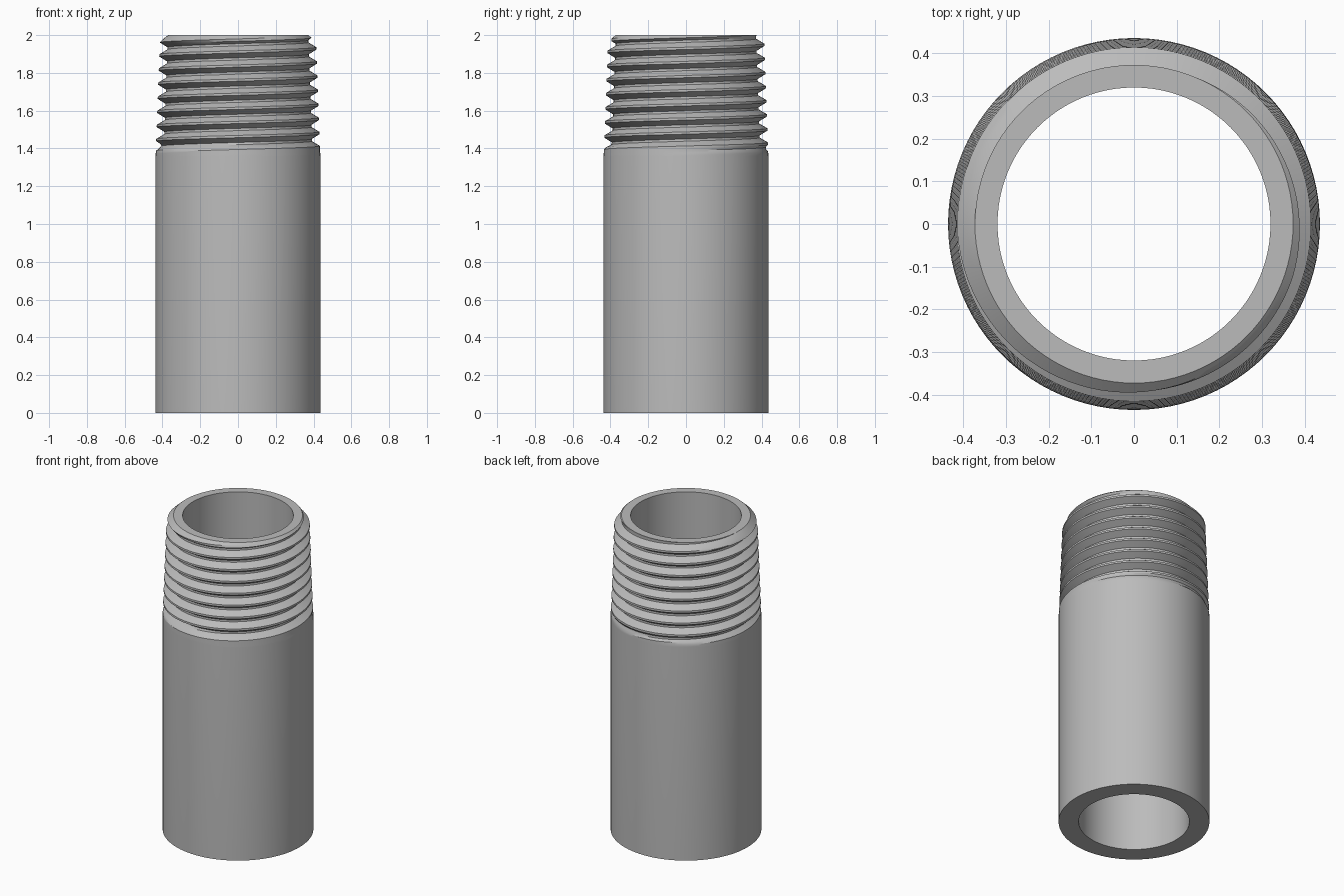
import bpy, bmesh, math

old = bpy.data.objects.get("Cube")
if old:
    bpy.data.objects.remove(old, do_unlink=True)

SEGMENTS = 96
HEIGHT, COLLAR = 2.0, 1.36
OUTER, BORE, RIM = 0.436, 0.32, 0.373
PITCH, DEPTH = 0.0747, 0.042
CREST = 1.93                      # height of a crest at angle zero
STEPS = (0, 0.08, 0.25, 0.42, 0.58, 0.75, 0.92)


def thread_radius(z, turn):
    """Tapered right-hand thread with a run-out below and a chamfer above."""
    major = OUTER - (z - COLLAR) * 0.036
    phase = ((z - CREST) / PITCH - turn) % 1
    cut = min(max((min(phase, 1 - phase) - 0.08) / 0.34, 0), 1)
    fade = min(max((z - 1.385) / 0.04, 0), 1)
    return min(major - DEPTH * cut * fade, RIM + (HEIGHT - z) * 1.1)


def thread_point(row, turn):
    whole, step = divmod(row, len(STEPS))
    z = CREST + PITCH * (whole + STEPS[step] + turn)
    z = min(max(z, COLLAR), HEIGHT)
    return thread_radius(z, turn), z


def skin(bm, rows, point):
    """Sweep a column of points around the z axis and join the columns."""
    columns = []
    for i in range(SEGMENTS + 1):
        turn = i / SEGMENTS
        angle = turn * math.tau
        column = []
        for row in rows:
            r, z = point(row, turn)
            column.append(bm.verts.new((r * math.cos(angle), r * math.sin(angle), z)))
        columns.append(column)
    for a, b in zip(columns, columns[1:]):
        for j in range(len(a) - 1):
            bm.faces.new((a[j], b[j], b[j + 1], a[j + 1]))


bm = bmesh.new()
# Threaded end, its rows following the helix
skin(bm, range(-9 * len(STEPS), 2 * len(STEPS) + 1), thread_point)
# Rim, bore, foot and plain barrel
profile = [(RIM, HEIGHT), (BORE, HEIGHT), (BORE, 0), (OUTER, 0), (OUTER, COLLAR)]
skin(bm, range(len(profile)), lambda row, turn: profile[row])
bmesh.ops.remove_doubles(bm, verts=bm.verts, dist=0.0002)
bmesh.ops.recalc_face_normals(bm, faces=bm.faces)

mesh = bpy.data.meshes.new("threaded_pipe")
bm.to_mesh(mesh)
bm.free()
pipe = bpy.data.objects.new("threaded_pipe", mesh)
bpy.context.collection.objects.link(pipe)

# Plain grey metal
grey = bpy.data.materials.new("grey_metal")
grey.use_nodes = True
colour = (0.5, 0.5, 0.5, 1)
grey.diffuse_color = colour
grey.node_tree.nodes["Principled BSDF"].inputs["Base Color"].default_value = colour
mesh.materials.append(grey)

bpy.ops.object.select_all(action='DESELECT')
pipe.select_set(True)
bpy.context.view_layer.objects.active = pipe
bpy.ops.object.shade_smooth_by_angle(angle=math.radians(30))
